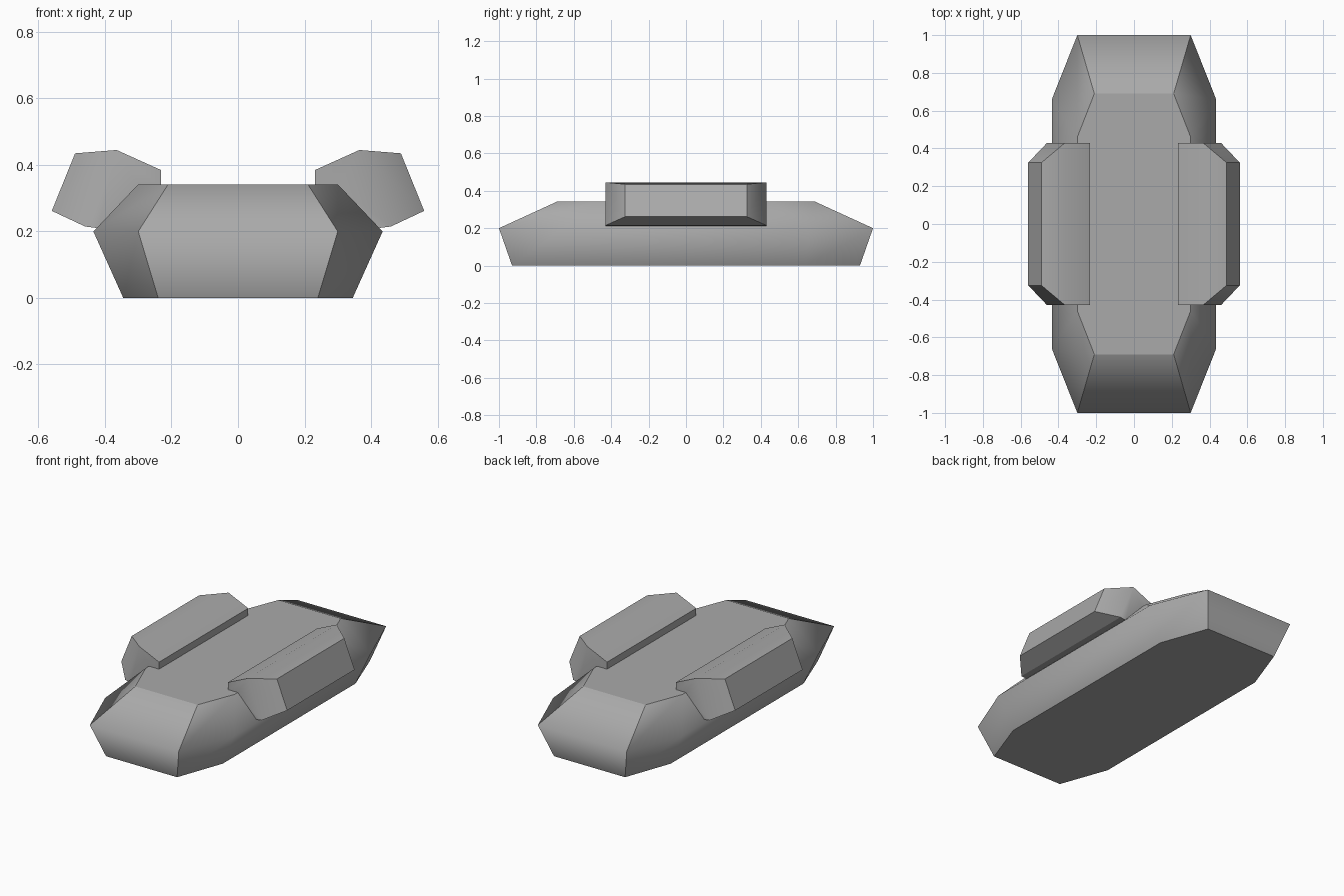
import bpy

cube = bpy.data.objects.get("Cube")
if cube:
    bpy.data.objects.remove(cube, do_unlink=True)

grey = bpy.data.materials.new("hull_grey")
grey.use_nodes = True
colour = (0.4, 0.4, 0.4, 1)
grey.diffuse_color = colour
grey.node_tree.nodes["Principled BSDF"].inputs["Base Color"].default_value = colour


def loft(name, rings, is_soft):
    """Skin equal rings of points, cap both ends; is_soft(a, b) picks the smooth edges."""
    n = len(rings[0])
    verts = [p for ring in rings for p in ring]
    faces = [tuple(range(n))[::-1], tuple(range(len(verts) - n, len(verts)))]
    for k in range(len(rings) - 1):
        for i in range(n):
            j = (i + 1) % n
            faces.append((k * n + i, k * n + j, k * n + n + j, k * n + n + i))
    mesh = bpy.data.meshes.new(name)
    mesh.from_pydata(verts, [], faces)
    mesh.materials.append(grey)
    mesh.shade_smooth()
    for edge in mesh.edges:
        a, b = sorted(edge.vertices)
        edge.use_edge_sharp = not is_soft(divmod(a, n), divmod(b, n))
    obj = bpy.data.objects.new(name, mesh)
    bpy.context.collection.objects.link(obj)
    return obj


def octagon(x_end, y_end, x_side, y_side, z):
    quarter = [(x_side, y_side), (x_end, y_end)]
    half = quarter + [(-x, y) for x, y in quarter[::-1]]
    return [(x, y, z) for x, y in half + [(-x, -y) for x, y in half]]


# Hull: long octagon, widest at the waist, soft around the waist and side corners
def hull_soft(a, b):
    waist = a[0] == b[0] == 1
    side_corner = a[0] != b[0] and a[1] == b[1] and a[1] % 4 in (0, 3)
    return waist or side_corner


loft("hull", [octagon(0.24, 0.93, 0.345, 0.64, 0),
              octagon(0.30, 1.0, 0.435, 0.66, 0.2),
              octagon(0.21, 0.69, 0.30, 0.46, 0.342)], hull_soft)

# Side pods: section hugging the hull shoulder, outer corners cut back at both ends
core = [(0.232, 0.385), (0.232, 0.335), (0.296, 0.335), (0.42, 0.21), (0.46, 0.215), (0.365, 0.445)]
outer = [(0.56, 0.262), (0.49, 0.435)]


def pod_ring(y_core, y_outer):
    return [(x, y_core, z) for x, z in core[:5]] + \
           [(x, y_outer, z) for x, z in outer] + [(core[5][0], y_core, core[5][1])]


def pod_soft(a, b):
    return a[0] != b[0] and a[1] == b[1] == 7


pods = loft("side_pods", [pod_ring(0.43, 0.325), pod_ring(-0.43, -0.325)], pod_soft)

# Split each bent end into a flat cap and a slanted cheek with a soft fold
import bmesh
bm = bmesh.new()
bm.from_mesh(pods.data)
bm.verts.ensure_lookup_table()
for start in (0, 8):
    fold = bmesh.ops.connect_verts(bm, verts=[bm.verts[start + 4], bm.verts[start + 7]])
    for edge in fold["edges"]:
        edge.smooth = True
bmesh.ops.recalc_face_normals(bm, faces=bm.faces)
bm.to_mesh(pods.data)
bm.free()
mirror = pods.modifiers.new("mirror", "MIRROR")
mirror.use_axis = (True, False, False)
